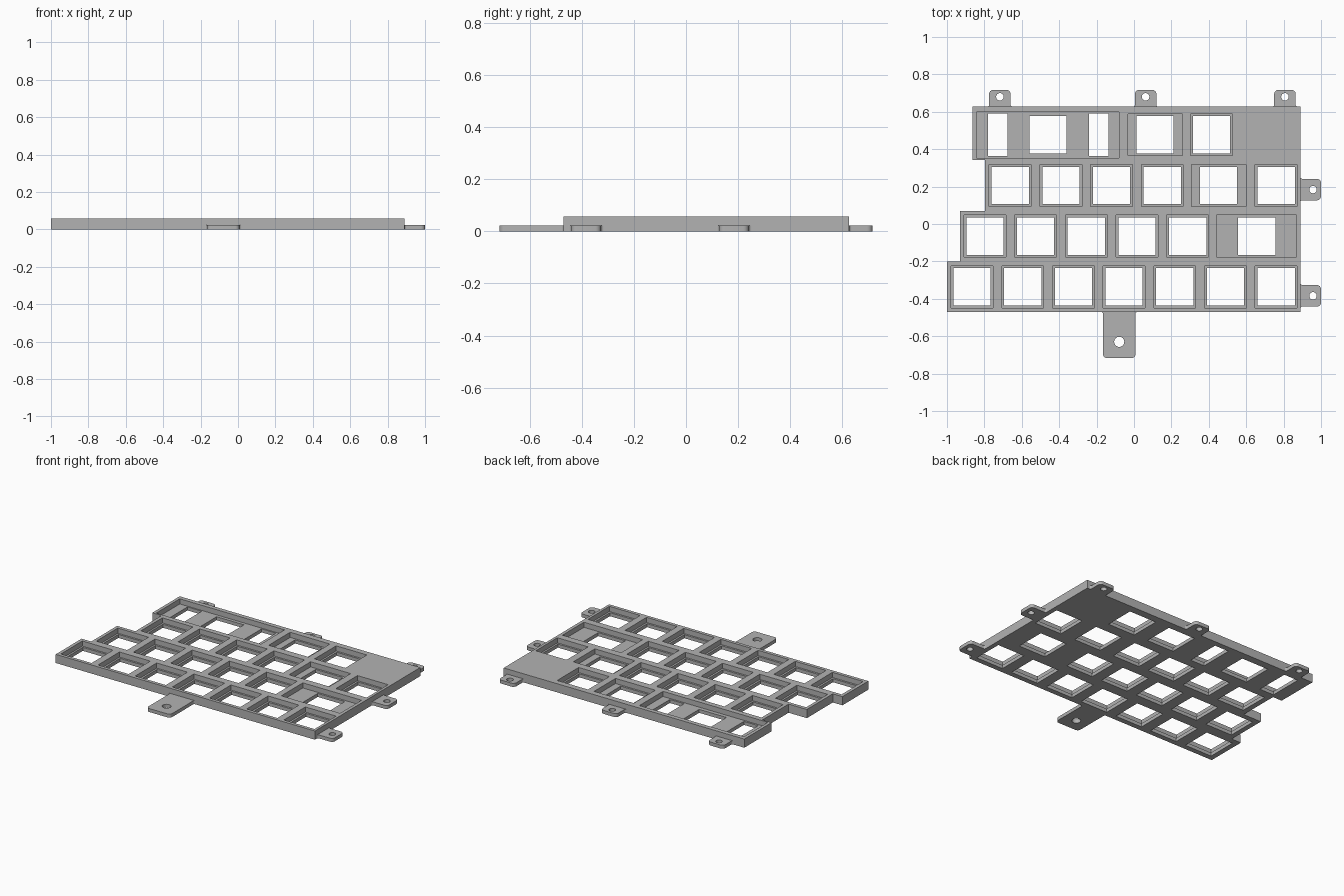
import bpy, bmesh
from math import pi, sin, cos
from mathutils import Matrix

if "Cube" in bpy.data.objects:
    bpy.data.objects.remove(bpy.data.objects["Cube"], do_unlink=True)

HEIGHT, FLOOR = 0.057, 0.023      # full body, pocket floor and tabs
PITCH, POCKET, HOLE = 0.271, 0.224, 0.199
BACK, FRONT, RIGHT = 0.627, -0.47, 0.89

grey = bpy.data.materials.new("light grey")
grey.use_nodes = True
grey.diffuse_color = (0.45, 0.45, 0.45, 1)
grey.node_tree.nodes["Principled BSDF"].inputs["Base Color"].default_value = grey.diffuse_color


def finish(bm, name):
    bmesh.ops.recalc_face_normals(bm, faces=bm.faces)
    mesh = bpy.data.meshes.new(name)
    bm.to_mesh(mesh)
    bm.free()
    mesh.materials.append(grey)
    ob = bpy.data.objects.new(name, mesh)
    bpy.context.collection.objects.link(ob)
    return ob


def prism(name, outline, height):
    bm = bmesh.new()
    face = bm.faces.new([bm.verts.new((x, y, 0)) for x, y in outline])
    top = bmesh.ops.extrude_face_region(bm, geom=[face])["geom"]
    bmesh.ops.translate(bm, vec=(0, 0, height),
                        verts=[v for v in top if isinstance(v, bmesh.types.BMVert)])
    return finish(bm, name)


def boxes(name, rects, z0, z1):
    bm = bmesh.new()
    for cx, cy, w, d in rects:
        m = Matrix.Translation((cx, cy, (z0 + z1) / 2)) @ Matrix.Diagonal((w, d, z1 - z0, 1))
        bmesh.ops.create_cube(bm, size=1, matrix=m)
    return finish(bm, name)


def cut(ob, cutter):
    cutter.hide_render = True
    mod = ob.modifiers.new("cut", "BOOLEAN")
    mod.operation, mod.solver, mod.object = "DIFFERENCE", "EXACT", cutter
    bpy.context.view_layer.objects.active = ob
    bpy.ops.object.modifier_apply(modifier=mod.name)
    bpy.data.objects.remove(cutter, do_unlink=True)


# Key layout: pockets from above, through holes in their floors
row_y = [0.477, 0.206, -0.065, -0.336]
pockets, holes = [], []


def key(x, row, pocket_x=None, width=POCKET):
    pockets.append((x if pocket_x is None else pocket_x, row_y[row], width, POCKET))
    holes.append((x, row_y[row], HOLE, HOLE))


for row, start, count in ((3, -0.866, 7), (2, -0.797, 5), (1, -0.662, 4)):
    for i in range(count):
        key(start + i * PITCH, row)
key(0.76, 1)
key(0.415, 0)
key(0.452, 1, 0.453, 0.292)       # wider keys
key(0.656, 2, 0.654, 0.428)
key(0.112, 0, 0.113, 0.29)
# Long key with a stabiliser slot at each end
pockets.append((-0.461, 0.475, 0.764, 0.246))
holes.append((-0.46, row_y[0], HOLE, HOLE))
for side in (-1, 1):
    holes.append((-0.459 + side * 0.27, row_y[0], 0.104, 0.226))

# Staggered plate
steps = [(-0.864, 0.342), (-0.797, 0.07), (-0.93, -0.2), (-1.0, FRONT)]
outline, y = [(RIGHT, FRONT), (RIGHT, BACK)], BACK
for x, next_y in steps:
    outline += [(x, y), (x, next_y)]
    y = next_y
plate = prism("switch_plate", outline, HEIGHT)
cut(plate, boxes("pocket_cutter", pockets, FLOOR, 0.2))
cut(plate, boxes("hole_cutter", holes, -0.1, 0.1))


# Screw tabs with rounded ends and small flares at the root
def tab(name, x, y, angle, width, length, hole_at, radius):
    r, flare, half = 0.022, 0.01, width / 2
    turns = [i * pi / 12 for i in range(7)]
    side = [(half + flare - flare * sin(a), flare - flare * cos(a)) for a in turns]
    side += [(half - r + r * cos(a), length - r + r * sin(a)) for a in turns]
    ob = prism(name, side + [(-px, py) for px, py in reversed(side)], FLOOR)
    bm = bmesh.new()
    bmesh.ops.create_cone(bm, cap_ends=True, segments=32, radius1=radius, radius2=radius,
                          depth=0.2, matrix=Matrix.Translation((0, hole_at, 0)))
    cut(ob, finish(bm, "screw_hole_cutter"))
    ob.data.transform(Matrix.Translation((x, y, 0)) @ Matrix.Rotation(angle, 4, "Z"))
    bpy.ops.object.select_all(action="DESELECT")
    ob.select_set(True)
    bpy.context.view_layer.objects.active = ob
    bpy.ops.object.shade_smooth_by_angle(angle=pi / 6)


for label, x in (("right", -0.717), ("middle", 0.062), ("left", 0.807)):
    tab("back_tab_" + label, x, BACK, 0, 0.115, 0.09, 0.053, 0.02)
for label, y in (("back", 0.184), ("front", -0.384)):
    tab("side_tab_" + label, RIGHT, y, -pi / 2, 0.115, 0.11, 0.067, 0.02)
tab("front_tab", -0.079, FRONT, pi, 0.174, 0.247, 0.16, 0.027)
